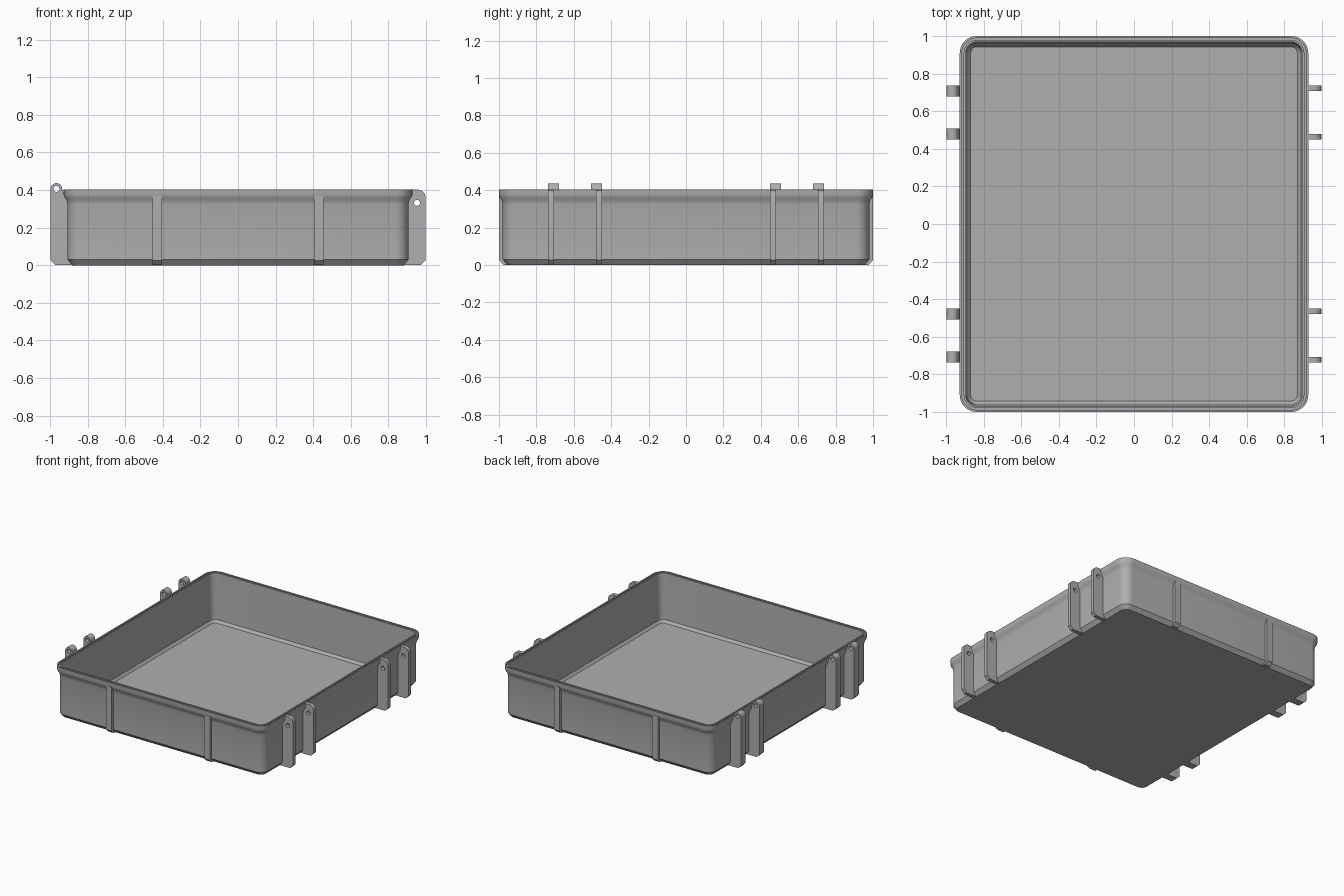
import bpy, bmesh
from math import pi, sin, cos
from mathutils import Matrix

if "Cube" in bpy.data.objects:
    bpy.data.objects.remove(bpy.data.objects["Cube"], do_unlink=True)

grey = bpy.data.materials.new("mid_grey")
grey.use_nodes = True
grey.diffuse_color = (0.43, 0.43, 0.43, 1)
grey.node_tree.nodes["Principled BSDF"].inputs["Base Color"].default_value = grey.diffuse_color

HALF_X, HALF_Y, CORNER = 0.927, 1.0, 0.09


def finish(name, mesh):
    """Link a mesh as a named part with sharp-edged smooth shading."""
    mesh.materials.clear()
    mesh.materials.append(grey)
    ob = bpy.data.objects.new(name, mesh)
    bpy.context.collection.objects.link(ob)
    bpy.ops.object.select_all(action='DESELECT')
    ob.select_set(True)
    bpy.context.view_layer.objects.active = ob
    bpy.ops.object.shade_smooth_by_angle(angle=pi / 6)
    return ob


def arc(cx, cy, r, start, end, steps=8):
    return [(cx + r * cos(start + (end - start) * i / steps),
             cy + r * sin(start + (end - start) * i / steps)) for i in range(steps + 1)]


def rounded_ring(inset):
    """Rounded rectangle, pulled in from the rim by the inset."""
    pts = []
    for k, (sx, sy) in enumerate([(1, 1), (-1, 1), (-1, -1), (1, -1)]):
        pts += arc(sx * (HALF_X - CORNER), sy * (HALF_Y - CORNER),
                   CORNER - inset, k * pi / 2, (k + 1) * pi / 2)
    return pts


# Tray shell: wall section as (inset, height), from the underside over the rim to the floor
section = [(0.045, 0), (0.02, 0.03), (0.02, 0.325), (0.015, 0.345), (0.005, 0.36),
           (0, 0.375), (0, 0.404), (0.011, 0.404), (0.011, 0.39), (0.021, 0.39),
           (0.021, 0.404), (0.032, 0.404), (0.042, 0.04), (0.058, 0.02)]
bm = bmesh.new()
rings = [[bm.verts.new((x, y, z)) for x, y in rounded_ring(d)] for d, z in section]
for a, b in zip(rings, rings[1:]):
    for i in range(len(a)):
        j = (i + 1) % len(a)
        bm.faces.new((a[i], a[j], b[j], b[i]))
bm.faces.new(rings[0])
bm.faces.new(rings[-1])
bmesh.ops.recalc_face_normals(bm, faces=bm.faces)
shell = bpy.data.meshes.new("tray_shell")
bm.to_mesh(shell)
bm.free()
finish("tray_shell", shell)


def plate(name, outline, width, angle, offset, hole=None):
    """Extrude an (outward, up) outline, with an optional hole, on the side at the given angle."""
    curve = bpy.data.curves.new(name, 'CURVE')
    curve.dimensions = '2D'
    curve.fill_mode = 'BOTH'
    curve.extrude = width / 2
    loops = [outline]
    if hole:
        loops.append(arc(*hole, 0.016, 0, 2 * pi, 20)[:-1])
    for pts in loops:
        spline = curve.splines.new('POLY')
        spline.points.add(len(pts) - 1)
        for p, (u, v) in zip(spline.points, pts):
            p.co = (u, v, 0, 1)
        spline.use_cyclic_u = True
    temp = bpy.data.objects.new(name + "_curve", curve)
    bpy.context.collection.objects.link(temp)
    bpy.context.view_layer.update()
    mesh = bpy.data.meshes.new_from_object(
        temp.evaluated_get(bpy.context.evaluated_depsgraph_get()))
    bpy.data.objects.remove(temp, do_unlink=True)
    mesh.transform(Matrix.Translation(offset) @ Matrix.Rotation(angle, 4, 'Z')
                   @ Matrix.Rotation(pi / 2, 4, 'X'))
    bm = bmesh.new()
    bm.from_mesh(mesh)
    bmesh.ops.remove_doubles(bm, verts=bm.verts, dist=0.0001)
    bmesh.ops.recalc_face_normals(bm, faces=bm.faces)
    bm.to_mesh(mesh)
    bm.free()
    finish(name, mesh)


foot = [(0.88, 0.001), (0.972, 0.001), (0.997, 0.026)]
root = [(0.923, 0.37), (0.9, 0.32), (0.9, 0.03)]

# Latch plates on the left side, hinge knuckles on the right side
latch = foot + arc(0.957, 0.362, 0.04, 0, pi / 2) + [(0.923, 0.402)] + root
hinge = foot + arc(0.966, 0.406, 0.031, 0, pi, 14) + root
for s in (-1, 1):
    for k, (latch_y, hinge_y) in enumerate([(0.465, 0.479), (0.722, 0.708)]):
        tag = ("front_" if s < 0 else "back_") + ("inner" if k == 0 else "outer")
        plate("latch_plate_" + tag, latch, 0.03, 0, (0, s * latch_y, 0), (0.952, 0.332))
        plate("hinge_knuckle_" + tag, hinge, 0.058, pi, (0, s * hinge_y, 0), (0.966, 0.406))

# Stiffening ribs on the front and back walls
rib = [(0.955, 0.001), (0.975, 0.001), (1.0, 0.026), (1.0, 0.37), (0.972, 0.37), (0.972, 0.03)]
for s in (-1, 1):
    for x in (-0.43, 0.43):
        name = ("front" if s < 0 else "back") + "_rib_" + ("left" if x > 0 else "right")
        plate(name, rib, 0.05, s * pi / 2, (x, 0, 0))
